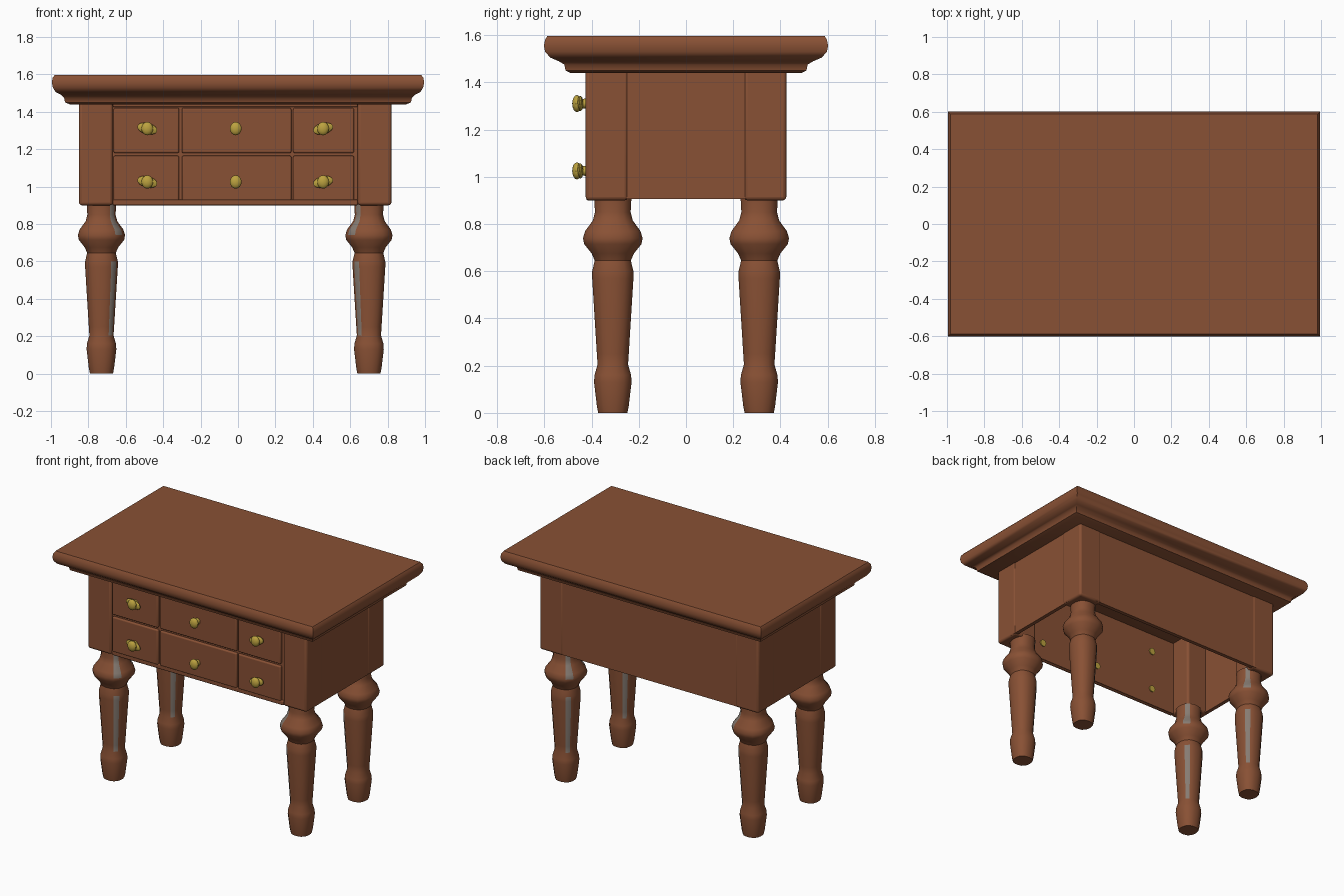
import bpy, bmesh, math
from mathutils import Matrix, Vector

if "Cube" in bpy.data.objects:
    bpy.data.objects.remove(bpy.data.objects["Cube"])


def material(name, rgb):
    m = bpy.data.materials.new(name)
    m.use_nodes = True
    m.diffuse_color = (*rgb, 1)
    bsdf = next(n for n in m.node_tree.nodes if n.type == "BSDF_PRINCIPLED")
    bsdf.inputs["Base Color"].default_value = (*rgb, 1)
    return m


wood = material("brown_wood", (0.25, 0.082, 0.035))
gold = material("gold_metal", (0.5, 0.36, 0.05))
grey = material("worn_grey", (0.24, 0.2, 0.17))


def finish(name, bm, mats, bevel=0, angle=35):
    """Turn a bmesh into a shaded object, optionally with rounded edges."""
    bmesh.ops.recalc_face_normals(bm, faces=bm.faces)
    me = bpy.data.meshes.new(name)
    bm.to_mesh(me)
    bm.free()
    ob = bpy.data.objects.new(name, me)
    bpy.context.collection.objects.link(ob)
    for m in mats:
        me.materials.append(m)
    if bevel:
        mod = ob.modifiers.new("Rounded", "BEVEL")
        mod.width, mod.segments = bevel, 3
    bpy.ops.object.select_all(action="DESELECT")
    ob.select_set(True)
    bpy.context.view_layer.objects.active = ob
    bpy.ops.object.shade_smooth_by_angle(angle=math.radians(angle))
    return ob


def box(name, x, y, z, bevel=0.006):
    """Box from (min, max) ranges along each axis."""
    bm = bmesh.new()
    size = Matrix.Diagonal((x[1] - x[0], y[1] - y[0], z[1] - z[0], 1))
    mid = Vector([sum(r) / 2 for r in (x, y, z)])
    bmesh.ops.create_cube(bm, size=1, matrix=Matrix.Translation(mid) @ size)
    return finish(name, bm, [wood], bevel)


def loft(bm, rings):
    """Skin a list of vertex rings and cap both ends."""
    loops = [[bm.verts.new(p) for p in ring] for ring in rings]
    n = len(loops[0])
    for a, b in zip(loops, loops[1:]):
        for i in range(n):
            j = (i + 1) % n
            bm.faces.new((a[i], a[j], b[j], b[i]))
    bm.faces.new(loops[0])
    bm.faces.new(loops[-1])


# Table top: moulded rectangle, (half width, half depth, height)
TOP = [(0.90, 0.49, 1.44), (0.925, 0.51, 1.45), (0.93, 0.515, 1.475),
       (0.945, 0.54, 1.49), (0.975, 0.575, 1.505), (0.99, 0.597, 1.53),
       (0.995, 0.602, 1.555), (0.992, 0.597, 1.58), (0.98, 0.587, 1.597)]
CORNERS = ((-1, -1), (1, -1), (1, 1), (-1, 1))
bm = bmesh.new()
loft(bm, [[(sx * w, sy * d, z) for sx, sy in CORNERS] for w, d, z in TOP])
finish("table_top", bm, [wood], 0, 50)

# Corner posts of the case
CX, HX, HY = -0.015, 0.835, 0.425
for sx, sy in CORNERS:
    x = sorted((CX + sx * HX, CX + sx * (HX - 0.18)))
    y = sorted((sy * HY, sy * (HY - 0.18)))
    side = ("front" if sy < 0 else "back") + ("_left" if sx > 0 else "_right")
    box(side + "_post", x, y, (0.9, 1.46), 0.015)

# Case walls, open underneath
LOW, HIGH = 0.905, 1.46
for sx, side in ((-1, "right"), (1, "left")):
    x = sorted((CX + sx * (HX - 0.004), CX + sx * (HX - 0.03)))
    box(side + "_panel", x, (-0.3, 0.3), (LOW, HIGH), 0)
box("back_panel", (-0.7, 0.68), (0.395, 0.421), (LOW, HIGH), 0)
box("front_panel", (-0.7, 0.68), (-0.408, -0.395), (LOW, HIGH), 0)
box("front_top_rail", (-0.67, 0.64), (-0.425, -0.4), (1.425, HIGH))
box("front_bottom_rail", (-0.67, 0.64), (-0.422, -0.4), (0.9, 0.93))

# Drawer fronts and their knobs
COLUMNS = [(-0.665, -0.315), (-0.3, 0.285), (0.295, 0.62)]
ROWS = [(0.925, 1.165), (1.18, 1.42)]
KNOB_X = (-0.485, -0.012, 0.455)
KNOB_Z = (1.025, 1.31)


def knob(name, x, z, wide):
    bm = bmesh.new()
    turn = Matrix.Translation((x, -0.425, z)) @ Matrix.Rotation(math.pi / 2, 4, "X")
    # stem running through the drawer front
    bmesh.ops.create_cone(bm, cap_ends=True, segments=12, radius1=0.024,
                          radius2=0.018, depth=0.075, matrix=turn)
    # rounded grip
    grip = Matrix.Translation((x, -0.462, z)) @ Matrix.Diagonal((0.032, 0.02, 0.036, 1))
    bmesh.ops.create_uvsphere(bm, u_segments=14, v_segments=8, radius=1, matrix=grip)
    if wide:
        # tilted side lobe of the outer pulls
        lobe = (Matrix.Translation((x, -0.448, z)) @ Matrix.Rotation(0.25 * wide, 4, "Y")
                @ Matrix.Diagonal((0.056, 0.014, 0.03, 1)))
        bmesh.ops.create_uvsphere(bm, u_segments=14, v_segments=8, radius=1, matrix=lobe)
    finish(name, bm, [gold])


for r, row in enumerate(ROWS):
    for c, col in enumerate(COLUMNS):
        tag = ("lower", "upper")[r] + ("_right", "_middle", "_left")[c]
        box(tag + "_drawer", col, (-0.424, -0.4), row, 0.008)
        knob(tag + "_knob", KNOB_X[c], KNOB_Z[r], 1 - c)

# Turned legs: (radius, height), rounded-square section
LEG = [(0.062, 0.0), (0.068, 0.03), (0.08, 0.13), (0.078, 0.16), (0.065, 0.205),
       (0.068, 0.25), (0.088, 0.57), (0.088, 0.6), (0.077, 0.645), (0.09, 0.675),
       (0.122, 0.715), (0.127, 0.74), (0.118, 0.77), (0.085, 0.815),
       (0.076, 0.85), (0.08, 0.92)]
SIDES = 16


def section(cx, cy, r, z):
    pts = []
    for i in range(SIDES):
        a = 2 * math.pi * (i + 0.5) / SIDES
        c, s = math.cos(a), math.sin(a)
        k = r * (abs(c) ** 2.5 + abs(s) ** 2.5) ** -0.4
        pts.append((cx + k * c, cy + k * s, z))
    return pts


for sx, sy in CORNERS:
    cx, cy = CX + sx * 0.715, sy * 0.31
    bm = bmesh.new()
    loft(bm, [section(cx, cy, r, z) for r, z in LEG])
    # worn strips on the two diagonal faces turned towards the middle
    for f in bm.faces:
        d = f.calc_center_median() - Vector((cx, cy, 0))
        inward = d.x * sx < -0.02 and abs(abs(d.x) - abs(d.y)) < 0.005
        if inward and (0.2 < d.z < 0.6 or d.z > 0.74):
            f.material_index = 1
    side = ("front" if sy < 0 else "back") + ("_left" if sx > 0 else "_right")
    finish(side + "_leg", bm, [wood, grey])
